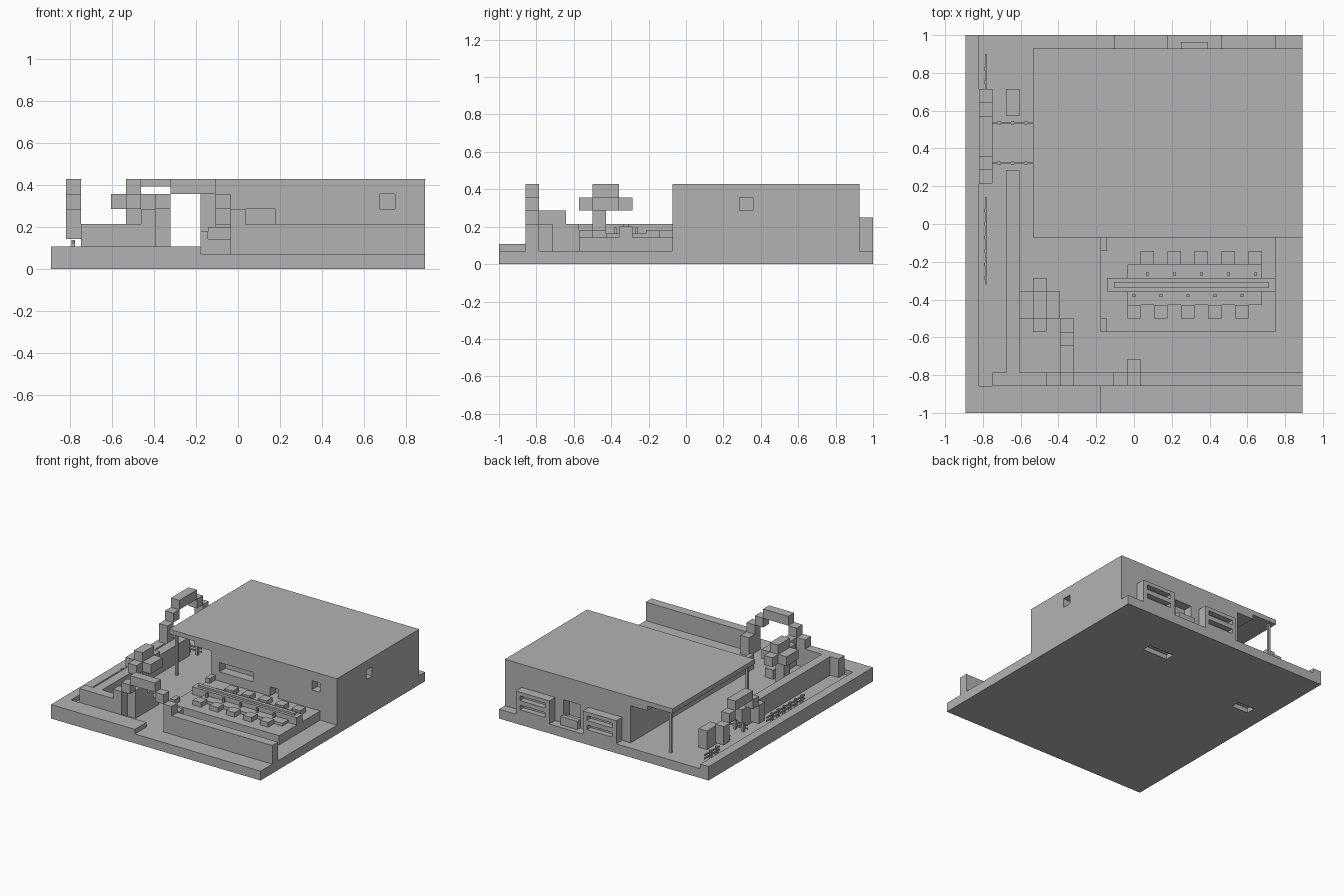
import bpy, bmesh
from mathutils import Vector

if "Cube" in bpy.data.objects:
    bpy.data.objects.remove(bpy.data.objects["Cube"])

grey = bpy.data.materials.new("plain grey")
grey.use_nodes = True
grey.diffuse_color = (0.45, 0.45, 0.45, 1)
grey.node_tree.nodes["Principled BSDF"].inputs["Base Color"].default_value = (0.45, 0.45, 0.45, 1)

U = 1 / 14                      # one building block
X0, Y0 = -12.5, -14             # corner of the plan, in blocks


def boxes(name, *spans):
    """One object of boxes, each (x0, x1, y0, y1, z0, z1) in blocks from the corner."""
    bm = bmesh.new()
    for x0, x1, y0, y1, z0, z1 in spans:
        made = bmesh.ops.create_cube(bm, size=1)["verts"]
        for v in made:
            v.co = Vector(((x1 if v.co.x > 0 else x0) + X0,
                           (y1 if v.co.y > 0 else y0) + Y0,
                           z1 if v.co.z > 0 else z0)) * U
    mesh = bpy.data.meshes.new(name)
    bm.to_mesh(mesh)
    bm.free()
    mesh.materials.append(grey)
    ob = bpy.data.objects.new(name, mesh)
    bpy.context.collection.objects.link(ob)
    return ob


def cut(ob, *spans):
    """Carve box-shaped openings out of an object."""
    cutter = boxes(ob.name + "_cutter", *spans)
    cutter.hide_render = True
    cutter.hide_set(True)
    cutter.display_type = 'WIRE'
    mod = ob.modifiers.new("openings", 'BOOLEAN')
    mod.operation = 'DIFFERENCE'
    mod.solver = 'EXACT'
    mod.object = cutter


def fence(name, start, end, fixed, along_x, z=1):
    """Posts one block apart with two thin rails."""
    parts = []
    n = int(end - start)
    t = 0.12
    for i in range(n):
        c = start + i + 0.5
        parts.append((c - t, c + t, fixed - t, fixed + t, z, z + 0.95))
    for h in (0.35, 0.7):
        parts.append((start, end, fixed - 0.06, fixed + 0.06, z + h, z + h + 0.14))
    if not along_x:
        parts = [(c, d, a, b, e, f) for a, b, c, d, e, f in parts]
    return boxes(name, *parts)


# Ground and raised borders
ground = boxes("ground", (0, 25, 0, 28, 0, 1))
cut(ground, (15, 18, 22, 23, -1, 0.5), (2, 4, 19, 20, -1, 0.5))
boxes("side_border", (0, 1, 0, 28, 1, 1.5))
boxes("front_border", (1, 10, 0, 2, 1, 1.5))

# Main hall with openings, and the roof reaching over the porch
hall = boxes("hall", (10, 25, 13, 27, 1, 5.5))
cut(hall,
    (11, 15, 12, 14, 3, 4),
    (17, 18, 12, 14, 2, 3),
    (22, 23, 12, 14, 4, 5),
    (24, 26, 18, 19, 4, 5),
    (16, 18, 26, 28, 1.5, 3.5))
boxes("roof", (5, 25, 13, 27, 5.5, 6))
boxes("porch_beam", (8, 10, 13, 27, 5, 5.5))
boxes("porch_posts", *[(5.4, 5.65, y, y + 0.25, 1, 5.5) for y in (13.4, 26.4)])

# Slotted boxes and step on the back wall
for name, x in (("back_box_left", 19), ("back_box_right", 11)):
    box = boxes(name, (x, x + 4, 27, 28, 1, 3.5))
    cut(box, *[(x + 0.5, x + 3.5, 27.4, 29, z, z + 0.5) for z in (1.6, 2.6)])
boxes("back_step", (16, 18, 27, 27.5, 1, 1.9))

# Garden walls
boxes("front_wall", (2, 7, 2, 3, 1, 3), (12, 25, 2, 3, 1, 3))
boxes("gate_pier", (12, 13, 3, 4, 1, 3))
boxes("side_wall", (3, 4, 3, 18, 1, 3), (3, 4, 22, 24, 1, 3))
boxes("stepped_wing_wall", (7, 8, 3, 5, 1, 4), (7, 8, 5, 6, 1, 3), (7, 8, 6, 7, 1, 2))


# Stepped arches, listed by distance from the centre line
def arch(name, centre, row, along_x, foot):
    parts = [(centre - 1.5, centre + 1.5, row, row + 1, 5, 6)]
    for s in (-1, 1):
        for near, far, low, high in ((1.5, 2.5, 4, 5), (2.5, 3.5, foot, 4)):
            a, b = sorted((centre + s * near, centre + s * far))
            parts.append((a, b, row, row + 1, low, high))
    if not along_x:
        parts = [(c, d, a, b, e, f) for a, b, c, d, e, f in parts]
    boxes(name, *parts)


arch("front_arch", 9.5, 2, True, 1)
arch("side_arch", 20.5, 1, False, 2)

# Tree
boxes("tree_trunk", (5, 6, 7, 8, 1, 4))
boxes("tree_crown", (4, 7, 7, 9, 4, 5), (5, 6, 6, 10, 4, 5), (5, 6, 7, 9, 5, 6))

# Fences
fence("side_fence_front", 9.5, 16, 1.5, False)
fence("side_fence_back", 24, 26.6, 1.5, False)
fence("porch_fence_front", 2, 5, 18.5, True)
fence("porch_fence_back", 2, 5, 21.5, True)

# Dining terrace: platform, counter, table tops, stools and taps
boxes("terrace", (10, 23, 6, 13, 1, 2))
boxes("terrace_posts", *[(10, 10.5, y, y + 1, 2, 2.5) for y in (6, 12)])
boxes("counter", (10.5, 23, 9, 10, 2, 2.8), (11, 22.5, 9.3, 9.7, 2.8, 3))
boxes("table_tops", (12, 22, 8, 9, 2, 2.3), (12, 22, 10, 11, 2, 2.3))
boxes("stools", *[(12 + s + 2 * i, 13 + s + 2 * i, y, y + 1, 2, 2.5)
                  for s, y in ((0, 7), (1, 11)) for i in range(5)])
boxes("taps", *[(x - 0.1, x + 0.1, y, y + 0.2, 2.3, 2.75)
                for s, y in ((12.5, 8.6), (13.5, 10.2)) for x in [s + 2 * i for i in range(5)]])
